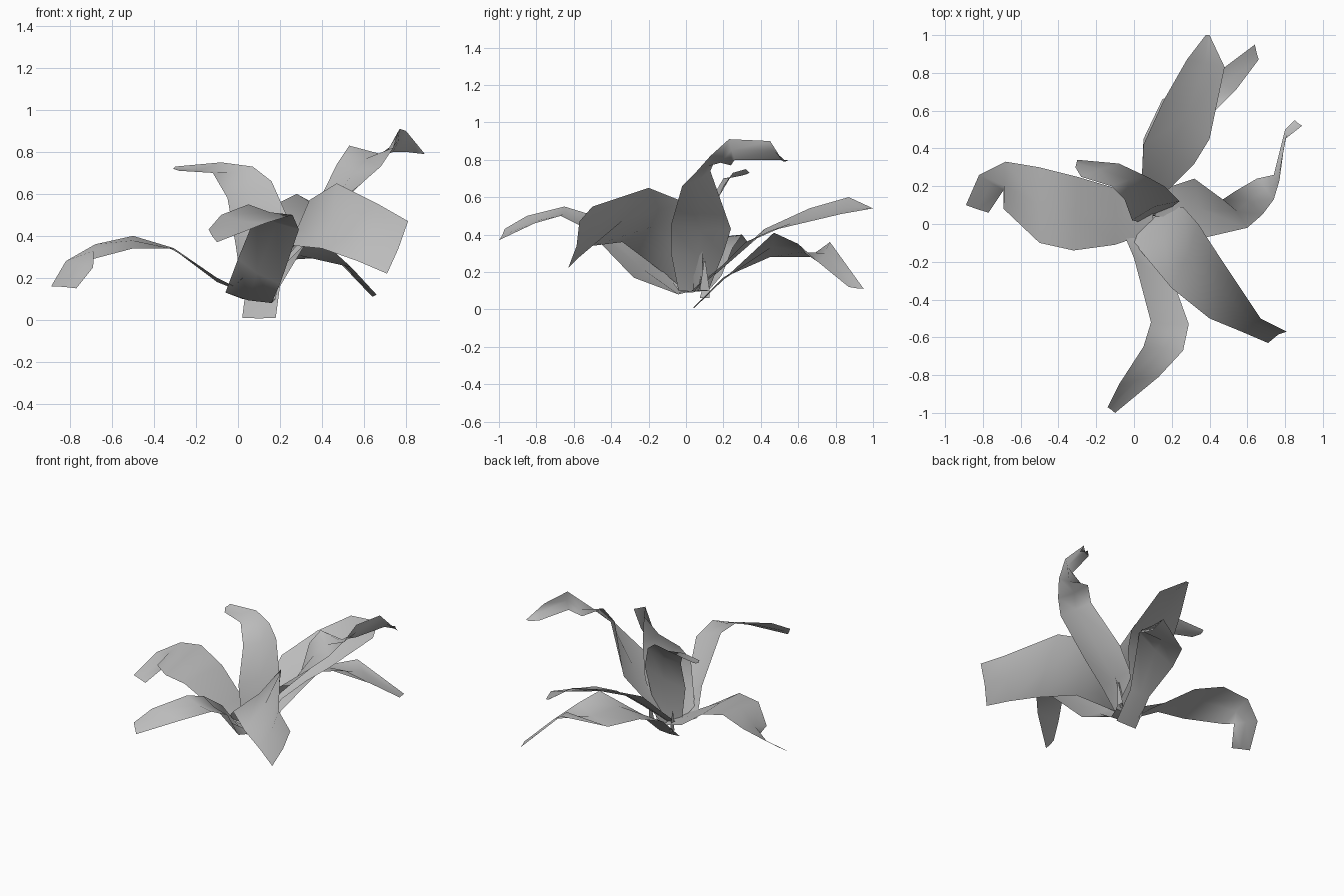
import bpy
import bmesh
from mathutils import Vector

cube = bpy.data.objects.get("Cube")
if cube:
    bpy.data.objects.remove(cube, do_unlink=True)

# Point at the root where all the leaves meet
CROWN = Vector((.1, .04, .1))
ROOT_HALF_WIDTH = .08


def flat_material(name, colour):
    material = bpy.data.materials.new(name)
    material.use_nodes = True
    material.diffuse_color = colour
    shader = material.node_tree.nodes["Principled BSDF"]
    shader.inputs["Base Color"].default_value = colour
    return material


leaf_grey = flat_material("leaf grey", (.5, .5, .5, 1))


def make_blade(name, left, rib, right):
    """Loft a smooth sheet through the left edge, midrib and right edge."""
    bm = bmesh.new()
    rows = [[bm.verts.new(point) for point in row] for row in zip(left, rib, right)]
    for near, far in zip(rows, rows[1:]):
        for side in range(len(near) - 1):
            face = bm.faces.new((near[side], near[side + 1], far[side + 1], far[side]))
            face.smooth = True

    mesh = bpy.data.meshes.new(name)
    bm.to_mesh(mesh)
    bm.free()
    mesh.materials.append(leaf_grey)
    blade = bpy.data.objects.new(name, mesh)
    bpy.context.collection.objects.link(blade)


def leaf(name, left_edge, right_edge, fold=.06, drop=0):
    """Grow a blade from the crown along two edge paths, with a sunken midrib."""
    left = [Vector(point) for point in left_edge]
    right = [Vector(point) for point in right_edge]

    # The root lies level and follows the direction of the first row
    spread = right[0] - left[0]
    spread.z = 0
    spread = spread.normalized() * ROOT_HALF_WIDTH
    root = CROWN - Vector((0, 0, drop))
    left.insert(0, root - spread)
    right.insert(0, root + spread)

    # Push the midrib away from the upper side of the blade
    middle = [(a + b) / 2 for a, b in zip(left, right)]
    last = len(middle) - 1
    rib = []
    for i, centre in enumerate(middle):
        across = right[i] - left[i]
        along = middle[min(i + 1, last)] - middle[max(i - 1, 0)]
        upper = across.cross(along).normalized()
        rib.append(centre - upper * across.length * fold)

    make_blade(name, left, rib, right)


def shoot(name, foot, tip):
    """Grow a small pointed blade, standing with its flat side outwards."""
    foot, tip = Vector(foot), Vector(tip)
    half = Vector((0, ROOT_HALF_WIDTH / 3, 0))
    make_blade(name, [foot + half, tip + half / 8], [foot, tip],
               [foot - half, tip - half / 8])


# Broad leaf arching to the right, with a curled tip
leaf("right_leaf",
     [(-.1, -.11, .2), (-.32, -.14, .34), (-.5, -.1, .34),
      (-.69, .08, .29), (-.69, .18, .25), (-.77, .06, .15)],
     [(-.1, .19, .18), (-.3, .25, .33), (-.5, .3, .4),
      (-.68, .33, .36), (-.82, .26, .28), (-.89, .1, .16)],
     fold=-.02)

# Upper of the two leaves reaching backwards
leaf("upper_back_leaf",
     [(.04, .22, .25), (.05, .42, .43), (.16, .66, .54), (.28, .87, .6), (.38, 1, .54)],
     [(.2, .2, .24), (.32, .32, .36), (.4, .45, .42), (.48, .83, .51), (.4, 1, .54)])

# Lower back leaf, twisting and drooping towards its narrow tip
leaf("lower_back_leaf",
     [(.04, .2, .17), (.05, .45, .28), (.15, .66, .28), (.4, .77, .36), (.64, .95, .11)],
     [(.2, .2, .16), (.35, .47, .41), (.43, .6, .35), (.54, .71, .25), (.66, .87, .12)],
     fold=.03, drop=.09)

# Tall cupped leaf that bends backwards at the top
leaf("left_leaf",
     [(.2, .2, .3), (.32, .24, .43), (.47, .13, .74), (.53, .17, .83),
      (.65, .24, .77), (.74, .26, .8), (.8, .5, .8), (.85, .55, .8)],
     [(.2, -.08, .3), (.34, -.08, .45), (.6, -.02, .66), (.68, .05, .73),
      (.74, .13, .82), (.77, .23, .91), (.8, .45, .9), (.89, .52, .79)],
     fold=.08)

# Wide leaf standing on edge towards the front left
leaf("front_left_leaf",
     [(.26, .09, .38), (.34, 0, .57), (.47, -.2, .65), (.67, -.5, .55), (.81, -.57, .47)],
     [(0, -.1, .18), (.2, -.34, .36), (.4, -.5, .34), (.57, -.57, .28), (.71, -.63, .22)])

# Front leaf, rising steeply and then bending over
leaf("front_leaf",
     [(.16, -.04, .08), (.2, -.28, .17), (.29, -.53, .43), (.26, -.67, .5),
      (.13, -.81, .46), (-.1, -1, .37)],
     [(-.06, -.04, .13), (0, -.18, .29), (.09, -.52, .51), (.05, -.65, .55),
      (-.08, -.85, .5), (-.14, -.97, .43)])

# Upright leaf at the back right, with its tip bent outwards
leaf("upright_leaf",
     [(-.01, .02, .35), (-.05, .13, .58), (-.12, .2, .7), (-.28, .25, .71), (-.31, .3, .72)],
     [(.24, .12, .48), (.16, .2, .66), (.07, .25, .73), (-.08, .32, .75), (-.3, .34, .73)],
     fold=.08)

# Small shoots beside the crown
shoot("left_shoot", (.2, .1, .1), (.22, .1, .26))
shoot("right_shoot", (.04, .1, .06), (.02, .12, .22))
